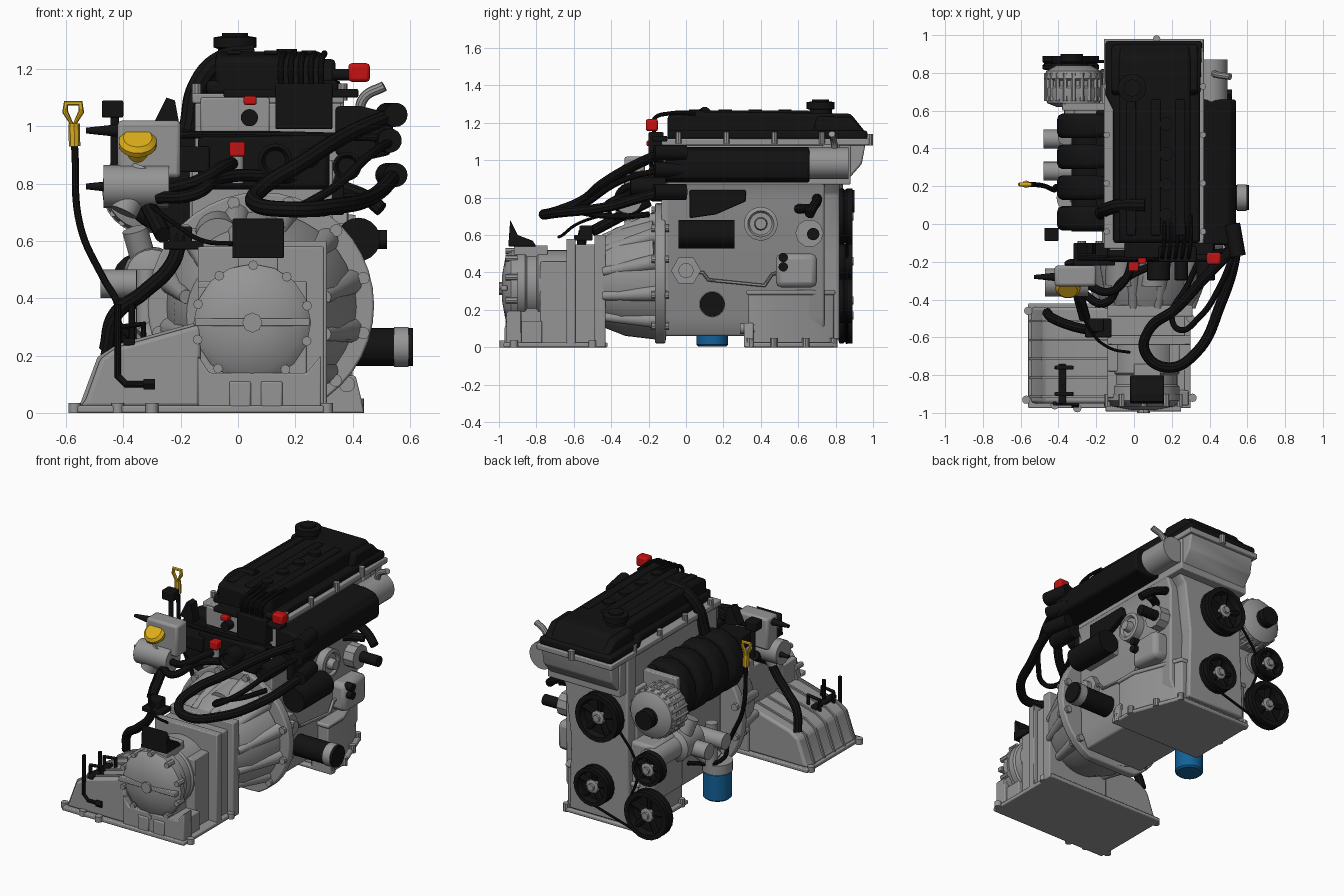
import bpy, bmesh, math
from mathutils import Vector

def mat(name, c):
    m = bpy.data.materials.new(name)
    m.diffuse_color = (*c, 1)
    return m
GREY = mat("cast_grey", (.3, .3, .3))
BLACK = mat("black", (.006, .006, .006))
RED = mat("red", (.55, .006, .006))
YELLOW = mat("yellow", (.72, .42, .01))
BLUE = mat("blue", (.006, .12, .32))

def finish(name, me, m=None, bevel=0):
    me.materials.append(m or GREY)
    o = bpy.data.objects.new(name, me)
    bpy.context.collection.objects.link(o)
    bpy.ops.object.select_all(action='DESELECT')
    o.select_set(True)
    bpy.context.view_layer.objects.active = o
    bpy.ops.object.shade_smooth_by_angle(angle=math.radians(35))
    if bevel:
        b = o.modifiers.new("bevel", 'BEVEL')
        b.width, b.segments, b.limit_method = bevel, 2, 'ANGLE'
    return o

def from_bm(name, bm, m, bevel=0):
    bmesh.ops.recalc_face_normals(bm, faces=bm.faces[:])
    me = bpy.data.meshes.new(name)
    bm.to_mesh(me); bm.free()
    return finish(name, me, m, bevel)

def prism(name, prof, axis, a, b, m=None, bevel=0):
    put = {'x': lambda u, v, t: (t, u, v), 'y': lambda u, v, t: (u, t, v), 'z': lambda u, v, t: (u, v, t)}[axis]
    bm = bmesh.new()
    r0, r1 = [[bm.verts.new(put(u, v, t)) for u, v in prof] for t in (a, b)]
    bm.faces.new(r0); bm.faces.new(r1)
    for i in range(len(prof)):
        j = (i + 1) % len(prof)
        bm.faces.new((r0[i], r0[j], r1[j], r1[i]))
    return from_bm(name, bm, m, bevel)

def box(name, x0, x1, y0, y1, z0, z1, m=None, bevel=.006):
    return prism(name, [(x0, y0), (x1, y0), (x1, y1), (x0, y1)], 'z', z0, z1, m, bevel)

def lathe(name, o, d, prof, m=None, n=24):
    # prof: (radius, distance along d) pairs, ends capped
    q, o = Vector(d).to_track_quat('Z', 'Y'), Vector(o)
    bm = bmesh.new()
    rings = [[bm.verts.new(o + q @ Vector((r * math.cos(2 * math.pi * i / n), r * math.sin(2 * math.pi * i / n), t)))
              for i in range(n)] for r, t in prof]
    for A, B in zip(rings, rings[1:]):
        for i in range(n):
            bm.faces.new((A[i], A[(i + 1) % n], B[(i + 1) % n], B[i]))
    bm.faces.new(rings[0]); bm.faces.new(rings[-1])
    return from_bm(name, bm, m)

def rod(name, a, b, r, m=None, r2=None, n=20):
    d = Vector(b) - Vector(a)
    return lathe(name, a, d, [(r, 0), (r if r2 is None else r2, d.length)], m, n)

def tube(name, pts, r, m=BLACK, closed=False, poly=False):
    cu = bpy.data.curves.new(name, 'CURVE')
    cu.dimensions, cu.bevel_depth, cu.bevel_resolution, cu.use_fill_caps, cu.resolution_u = '3D', r, 3, True, 8
    s = cu.splines.new('POLY' if poly else 'BEZIER')
    P = s.points if poly else s.bezier_points
    P.add(len(pts) - 1)
    for p, co in zip(P, pts):
        if poly: p.co = (*co, 1)
        else: p.co, p.handle_left_type, p.handle_right_type = co, 'AUTO', 'AUTO'
    s.use_cyclic_u = closed
    t = bpy.data.objects.new(name, cu)
    bpy.context.collection.objects.link(t)
    me = bpy.data.meshes.new_from_object(t.evaluated_get(bpy.context.evaluated_depsgraph_get()))
    bpy.data.objects.remove(t)
    return finish(name, me, m)

def ring_pts(cx, cz, r, n, a0=0):
    return [(cx + r * math.cos(a0 + 2 * math.pi * i / n), cz + r * math.sin(a0 + 2 * math.pi * i / n)) for i in range(n)]

# engine block, head and timing cover
prism("engine_block", [(-.14, .06), (.28, .06), (.33, .16), (.33, .8), (.36, .88), (-.17, .88), (-.17, .16)], 'y', -.11, .74, None, .01)
box("cylinder_head", -.15, .36, -.1, .88, .87, 1.08)
prism("timing_cover", [(-.18, .04), (.25, .04), (.24, .5), (.28, .82), (.37, .93), (.37, 1.09), (-.16, 1.09), (-.16, .5)], 'y', .73, .82, None, .01)
prism("timing_cover_top", [(.8, .9), (.87, .9), (.94, .98), (.96, 1.09), (.8, 1.09)], 'x', -.14, .35, None, .01)
box("head_flange", -.16, .37, -.13, .98, 1.08, 1.115)
# oil pan
for name, e, z0, z1 in (("oil_pan", .0, .02, .3), ("oil_pan_flange", .025, 0, .025), ("oil_pan_rim", .012, .28, .305)):
    prism(name, [(-.21 - e, .335 - e), (.4 + e, .335 - e), (.4 + e, .48), (.28 + e, .79 + e * .7), (-.21 - e, .79 + e * .7)], 'z', z0, z1, None, .008)
for x, y in ((-.22, .36), (-.22, .55), (-.22, .78), (.42, .34), (.42, .47), (.36, .64), (.29, .79)):
    rod("pan_bolt", (x, y, .0), (x, y, .05), .02, None, None, 10)
prism("pan_front_lug", [(.3, 0), (.44, 0), (.43, .05), (.41, .13), (.3, .13)], 'y', .31, .36, None, .006)
rod("lug_bolt", (.38, .29, .1), (.38, .37, .1), .028)

# valve cover
prism("valve_cover", [(-.1, 1.115), (.97, 1.115), (.96, 1.15), (.88, 1.25), (.02, 1.26), (-.1, 1.24)], 'x', -.08, .3, BLACK, .02)
prism("valve_cover_base", [(-.11, -.1), (.35, -.1), (.35, .68), (.36, .97), (-.15, .97), (-.15, .68), (-.11, .6)], 'z', 1.11, 1.16, BLACK, .015)
prism("valve_cover_rear", [(.68, 1.15), (.96, 1.15), (.88, 1.23), (.7, 1.235)], 'x', -.12, .34, BLACK, .015)
for x in (-.04, .09, .22):
    box("cover_rail", x, x + .05, -.06, .66, 1.25, 1.265, BLACK)
for i in range(4):
    y = .05 + .16 * i
    rod("coil_cap", (.17, y, 1.25), (.17, y, 1.27), .035, BLACK)
    for x in (-.145, .365):
        rod("cover_bolt", (x, y * 1.6 - .12, 1.09), (x, y * 1.6 - .12, 1.15), .017, None, None, 10)
rod("rear_bolt", (.12, .98, 1.08), (.12, .98, 1.14), .02, None, None, 10)
lathe("oil_cap", (-.01, .72, 1.2), (0, 0, 1), [(.06, 0), (.06, .07), (.075, .075), (.075, .11), (.045, .115), (.045, .125)], BLACK)
tube("breather_hose", [(.06, .1, 1.25), (-.06, .1, 1.23), (-.14, .08, 1.14), (-.17, .06, 1.0), (-.2, .05, .88)], .036)

# bell housing with tapered ribs
lathe("bell_housing", (.06, -.45, .34), (.02, .32, .03), [(.24, 0), (.29, .1), (.335, .31)], None, 40)
prism("bell_flange", [(x, max(z, .02)) for x, z in ring_pts(.08, .375, .395, 40)], 'y', -.165, -.11, None, .008)
for i in range(12):
    a = 2 * math.pi * i / 12 + .26
    c, s = math.cos(a), math.sin(a)
    if s > -.8:
        rod("bell_rib", (.06 + .25 * c, -.44, .34 + .25 * s), (.08 + .325 * c, -.14, .375 + .325 * s), .024, None, .046, 14)
        rod("bell_bolt", (.08 + .37 * c, -.185, .375 + .37 * s), (.08 + .37 * c, -.09, .375 + .37 * s), .022, None, None, 10)
rod("bell_dome", (-.07, -.32, .6), (-.07, -.12, .63), .08)
rod("bell_dome", (.1, -.32, .6), (.1, -.12, .63), .08)
box("block_rear_plate", -.16, .33, -.13, -.09, .3, .88)

# gearbox
for y0, y1, x1, z0, z1 in ((-.49, -.43, .31, 0, .6), (-.6, -.48, .27, 0, .55), (-.64, -.59, .3, 0, .58), (-.78, -.63, .24, 0, .46),
                           (-.92, -.77, .27, 0, .14), (-.92, -.77, .18, .1, .44)):
    box("gearbox_case", -.14, x1, y0, y1, z0, z1)
lathe("gearbox_drum", (.05, -.92, .33), (0, 1, 0), [(.17, 0), (.19, .02), (.19, .06), (.18, .07), (.18, .12), (.19, .13), (.19, .3)], None, 32)
lathe("gearbox_end_cover", (.05, -.985, .315), (0, 1, 0), [(.06, 0), (.17, .02), (.205, .05), (.205, .085)], None, 16)
rod("cover_hub", (.05, -1.0, .315), (.05, -.96, .315), .035, None, None, 8)
box("cover_bar", -.15, .25, -.992, -.955, .303, .33, None, .004)
for x, z in ring_pts(.05, .315, .2, 10, .3):
    rod("cover_bolt", (x, -.965, z), (x, -.9, z), .017, None, None, 8)
for x in (-.03, .08):
    box("cover_foot", x, x + .075, -.97, -.88, .02, .11)
prism("gearbox_front_frame", [(-.14, 0), (.29, 0), (.29, .2), (.24, .14), (-.1, .14), (-.14, .2)], 'y', -.96, -.88, None, .006)
box("gearbox_base", -.56, .3, -.975, -.42, 0, .025)
prism("gearbox_side_pan", [(-.55, .02), (-.53, .05), (-.48, .19), (-.42, .23), (-.13, .31), (-.13, .02)], 'y', -.95, -.44, None, .015)
for y in (-.92, -.82, -.72, -.62, -.52):
    prism("side_pan_rib", [(-.555, .02), (-.49, .195), (-.42, .24), (-.13, .32), (-.13, .02)], 'y', y, y + .012)
for x, y in ((-.57, -.93), (-.56, -.46), (.31, -.92), (-.3, -.975), (.3, -.5), (-.42, -.96)):
    rod("base_lug", (x, y, 0), (x, y, .035), .022, None, None, 12)
prism("gearbox_top_clip", [(-.95, .54), (-.8, .54), (-.82, .57), (-.9, .6), (-.94, .68)], 'x', -.02, .16, BLACK, .004)
box("clip_mount", .0, .14, -.92, -.74, .48, .545)
for x, y in ((-.38, -.95), (-.33, -.86)):
    z = .1 if y < -.9 else .17
    tube("gearbox_line", [(x - .04, y, .38), (x - .04, y, z + .03), (x - .01, y, z), (x + .06, y, z)], .012, BLACK, False, True)
    rod("line_nut", (x + .05, y, z), (x + .09, y, z), .022, BLACK, None, 6)
for y in (-.9, -.76):
    tube("side_clip", [(-.41, y, .22), (-.41, y, .3), (-.33, y, .31), (-.33, y, .24)], .012, BLACK, False, True)
box("clip_strip", -.4, -.36, -.95, -.74, .235, .26, BLACK)
tube("gearbox_hose", [(-.2, -.55, .62), (-.23, -.56, .52), (-.33, -.54, .42), (-.43, -.5, .34), (-.46, -.47, .22)], .026)
box("hose_bracket", -.26, -.12, -.6, -.5, .57, .6, BLACK)
box("hose_joint", -.24, -.16, -.57, -.5, .58, .65, BLACK)

# intake manifold runners and plenum
for i in range(4):
    y = .03 + .163 * i
    prism("intake_runner", [(-.13, .98), (-.25, 1.0), (-.34, .96), (-.4, .87), (-.41, .77), (-.36, .67), (-.25, .61), (-.13, .61)],
          'y', y - .065, y + .065, BLACK, .03)
rod("intake_plenum", (-.24, -.04, .7), (-.24, .58, .7), .09, BLACK)
box("intake_flange", -.2, -.13, -.04, .6, .84, .97, BLACK)
for y in (.28, .45):
    rod("manifold_stub", (-.48, y, .45), (-.16, y, .45), .05)

# oil filter, pump body, alternator
lathe("oil_filter", (-.32, .14, .005), (0, 0, 1), [(.075, 0), (.085, .01), (.085, .17), (.07, .185)], BLUE)
rod("filter_head", (-.32, .14, .18), (-.32, .14, .24), .09)
rod("filter_arm", (-.32, .16, .24), (-.14, .2, .36), .06)
rod("filter_stub", (-.32, .2, .22), (-.32, .2, .5), .035)
lathe("pump_body", (-.3, .35, .48), (0, 1, 0), [(.05, 0), (.09, .02), (.1, .2), (.07, .22), (.07, .45)])
rod("pump_outlet", (-.32, .5, .5), (-.36, .46, .64), .045)
box("pump_bracket", -.32, -.15, .48, .78, .2, .56, None, .02)
lathe("alternator", (-.32, .62, .78), (0, 1, 0), [(.09, 0), (.14, .02), (.15, .06), (.15, .1), (.14, .11), (.14, .14), (.155, .15), (.145, .19), (.09, .22)])
for x, z in ring_pts(-.32, .78, .143, 20):
    rod("alternator_fin", (x, .65, z), (x, .8, z), .013, None, None, 6)
lathe("alternator_pulley", (-.33, .82, .78), (0, 1, 0), [(.06, 0), (.06, .02), (.05, .03), (.06, .04), (.06, .08)], BLACK)
box("alternator_bracket", -.38, -.14, .6, .64, .84, .96)

# pulleys with spokes and belt
for x, z, r in ((.01, .7, .15), (.05, .25, .12), (-.34, .46, .1), (-.335, .17, .15)):
    lathe("pulley", (x, .815, z), (0, 1, 0), [(r * .9, 0), (r, .005), (r, .025), (r * .94, .035), (r, .045), (r, .075), (r * .8, .075), (r * .72, .04), (.03, .04)], BLACK, 20)
    lathe("pulley_hub", (x, .81, z), (0, 1, 0), [(.042, 0), (.042, .065), (.022, .07), (.022, .085)], None, 12)
    for px, pz in ring_pts(x, z, r * .78, 5, .4):
        rod("pulley_spoke", (x, .85, z), (px, .86, pz), .02, BLACK, None, 8)
tube("belt_lower", [(.14, .86, .18), (.06, .86, .13), (-.3, .86, .025)], .008, BLACK, False, True)
tube("belt_upper", [(-.13, .86, .65), (-.24, .86, .5), (-.26, .86, .4), (-.2, .86, .22)], .008, BLACK)

# exhaust shield and end canister
prism("heat_shield", [(.34, .9), (.44, .88), (.53, .9), (.54, .93), (.54, 1.01), (.51, 1.05), (.43, 1.07), (.34, 1.07)], 'y', -.11, .66, BLACK, .012)
rod("end_canister", (.41, .64, .985), (.41, .87, .985), .085)
tube("canister_pipe", [(.42, .8, 1.03), (.44, .79, 1.1), (.51, .78, 1.14)], .018, None)
for z, x in ((1.04, .55), (.83, .55), (.95, .53)):
    rod("hose_end", (x, -.17, z), (x - .03, .0, z), .042, BLACK)
# right-side fittings
rod("outlet_pipe", (.26, .14, .23), (.61, .14, .23), .066, BLACK, None, 28)
rod("outlet_clamp", (.545, .14, .23), (.595, .14, .23), .07, None, None, 28)
rod("starter", (.42, -.04, .605), (.42, .26, .605), .076, BLACK)
box("starter_mount", .3, .4, -.02, .24, .55, .66)
prism("side_panel", [(.02, .69), (.16, .71), (.32, .78), (.32, .84), (.02, .84)], 'x', .32, .37, BLACK, .006)
lathe("round_housing", (.32, .4, .66), (1, 0, 0), [(.09, 0), (.09, .06), (.07, .065), (.06, .05), (.035, .05), (.03, .09)])
rod("hex_boss", (.32, 0, .41), (.37, 0, .41), .08, None, None, 6)
rod("hex_plug", (.36, 0, .41), (.4, 0, .41), .04)
box("side_tank", .3, .42, .48, .7, .32, .5, None, .03)
tube("side_line", [(.35, .04, .4), (.35, .09, .4), (.35, .12, .36), (.35, .42, .33), (.35, .46, .39), (.35, .5, .4)], .01, None, False, True)
for y, z in ((.52, .43), (.52, .48)):
    rod("sensor", (.4, y, z), (.45, y, z), .025, BLACK)
rod("thermostat", (.3, .66, .61), (.4, .66, .61), .075, None, None, 10)
rod("thermostat_neck", (.36, .68, .605), (.52, .68, .605), .033, BLACK)
tube("coolant_elbow", [(.32, .7, .8), (.38, .7, .78), (.45, .68, .75), (.5, .66, .71)], .026)
tube("coolant_elbow_lower", [(.32, .6, .74), (.38, .64, .74), (.43, .66, .74)], .026)

# front ignition parts on the head
box("control_box", .13, .33, -.2, -.12, .99, 1.15, BLACK)
box("box_tray", -.05, .42, -.18, -.1, 1.1, 1.13, BLACK)
for i in range(5):
    tube("ignition_lead", [(.15 + .035 * i, -.17, 1.14), (.15 + .035 * i, -.17, 1.22), (.16 + .035 * i, -.09, 1.25), (.16 + .035 * i, .05, 1.25)], .011)
box("head_bracket", -.13, .11, -.14, -.09, .98, 1.1)
rod("bracket_sensor", (.04, -.19, 1.03), (.04, -.09, 1.03), .03, BLACK)
box("front_outlet_body", -.14, .32, -.2, -.1, .78, .97, BLACK, .02)
for x, z, r in ((.13, .88, .06), (.25, .89, .035), (.38, .86, .05)):
    lathe("front_port", (x, -.3, z), (0, 1, 0), [(r * .6, .02), (r * .8, 0), (r, .005), (r, .19)], BLACK)
box("red_cap_large", .385, .46, -.215, -.15, 1.155, 1.22, RED, .012)
rod("red_cap_stem", (.33, -.18, 1.18), (.39, -.18, 1.18), .02, BLACK)
box("red_cap_small", .02, .065, -.21, -.16, 1.075, 1.105, RED)
box("red_cap_front", -.03, .025, -.25, -.19, .895, .945, RED)
rod("cap_post", (0, -.22, .8), (0, -.22, .9), .02)
# hydraulic unit with yellow filler cap
box("hydraulic_block", -.42, -.2, -.33, -.22, .82, 1.02, None, .015)
rod("hydraulic_cylinder", (-.47, -.31, .79), (-.24, -.31, .79), .075)
rod("hydraulic_lower", (-.4, -.33, .7), (-.33, -.3, .85), .05)
for z in (.79, .985):
    rod("hydraulic_pin", (-.53, -.28, z), (-.42, -.28, z), .01, BLACK, .022)
lathe("filler_cap", (-.35, -.3, .9), (0, -.65, .75), [(.04, 0), (.045, .04), (.066, .045), (.066, .065), (.05, .08)], YELLOW)
box("switch_box", -.475, -.4, -.09, -.02, 1.03, 1.09, BLACK)
rod("switch_post", (-.43, -.06, .85), (-.43, -.06, 1.04), .015, BLACK)
prism("rear_clip", [(-.3, 1.0), (-.25, 1.1), (-.22, 1.09), (-.2, .98)], 'y', -.16, -.1, BLACK)
box("hydraulic_arm", -.32, -.1, -.22, -.1, .84, .93, BLACK)

# hoses and cables
tube("loop_hose", [(.54, -.1, .83), (.53, -.2, .81), (.46, -.42, .75), (.33, -.68, .72), (.18, -.76, .71), (.06, -.68, .73),
                   (.08, -.56, .78), (.22, -.45, .87), (.38, -.28, .97), (.54, -.12, 1.04)], .028)
tube("thin_hose", [(.54, -.12, .95), (.46, -.32, .9), (.34, -.5, .79), (.24, -.56, .73), (.2, -.49, .71), (.28, -.33, .7), (.34, -.2, .71)], .016)
tube("cross_rod", [(-.3, -.18, .97), (.1, -.18, .97), (.5, -.14, .96)], .014)
tube("front_hose_upper", [(-.25, -.32, .78), (-.14, -.36, .81), (-.05, -.3, .86), (0, -.15, .87)], .022)
tube("front_hose_lower", [(-.28, -.36, .75), (-.16, -.42, .76), (-.06, -.3, .82), (.2, -.18, .82)], .022)
tube("left_drop_hose", [(-.34, -.2, .78), (-.3, -.35, .7), (-.26, -.5, .62)], .03)
tube("sensor_wire", [(-.3, -.4, .72), (-.22, -.58, .66), (-.12, -.66, .6), (-.02, -.68, .59)], .008)

# dipstick
tube("dipstick_tube", [(-.57, .21, .93), (-.55, .21, .65), (-.47, .2, .47), (-.42, .18, .38), (-.41, .2, .3), (-.15, .22, .2)], .013)
rod("dipstick_grip", (-.57, .21, .93), (-.572, .21, 1.01), .02, YELLOW, None, 8)
tube("dipstick_ring", [(-.575, .21, 1.0), (-.603, .21, 1.05), (-.6, .21, 1.08), (-.55, .21, 1.08), (-.547, .21, 1.05)], .011, YELLOW, True, True)
